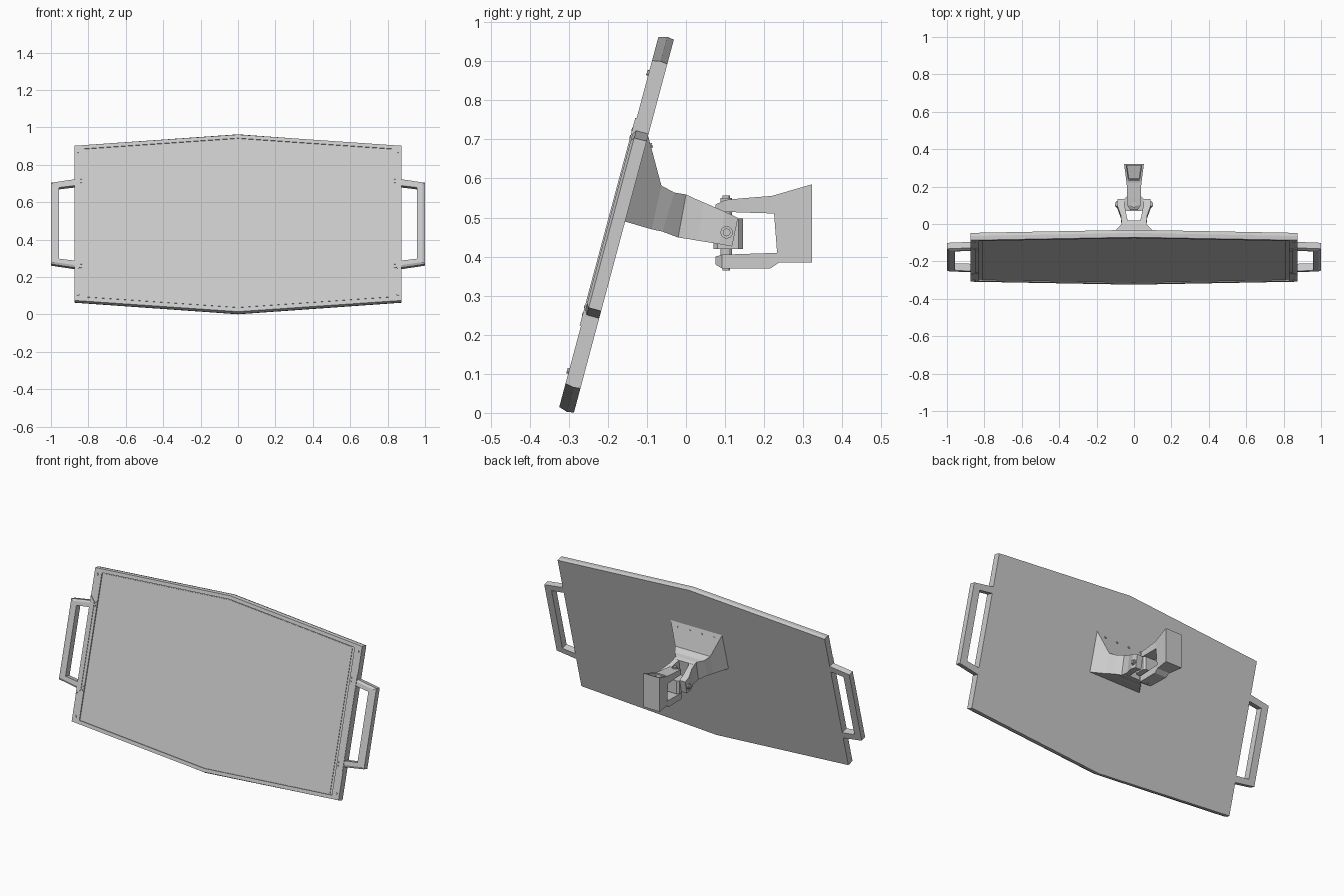
import bpy, bmesh
from mathutils import Vector, Matrix

if "Cube" in bpy.data.objects:
    bpy.data.objects.remove(bpy.data.objects["Cube"])

S, C = 0.2588, 0.9659  # panel tilt of 15 degrees


def on_panel(x, v, n):
    """Panel coordinates: x across, v up the slab, n out of the front."""
    return Vector((x, -0.159 + S * v - C * n, 0.478 + C * v + S * n))


def finish(name, bm, mirror=False):
    bmesh.ops.recalc_face_normals(bm, faces=bm.faces)
    me = bpy.data.meshes.new(name)
    bm.to_mesh(me)
    bm.free()
    ob = bpy.data.objects.new(name, me)
    bpy.context.collection.objects.link(ob)
    if mirror:
        ob.modifiers.new("mirror", 'MIRROR')
    return ob


def add_loft(bm, rings, closed=False):
    vs = [[bm.verts.new(p) for p in r] for r in rings]
    n = len(vs[0])
    pairs = list(zip(vs, vs[1:])) + ([(vs[-1], vs[0])] if closed else [])
    for a, b in pairs:
        for i in range(n):
            j = (i + 1) % n
            bm.faces.new((a[i], a[j], b[j], b[i]))
    if not closed:
        bm.faces.new(vs[0])
        bm.faces.new(vs[-1])


def loft(name, rings, mirror=False):
    bm = bmesh.new()
    add_loft(bm, rings)
    return finish(name, bm, mirror)


def section(y0, z0, y1, z1, xa, xb):
    """Four-sided ring from a lower edge to an upper edge."""
    return [(xa, y0, z0), (xb, y0, z0), (xb, y1, z1), (xa, y1, z1)]


def add_rod(bm, a, b, r, sides=12):
    a, b = Vector(a), Vector(b)
    rot = (b - a).to_track_quat('Z', 'Y').to_matrix().to_4x4()
    bmesh.ops.create_cone(bm, cap_ends=True, segments=sides, radius1=r, radius2=r,
                          depth=(b - a).length,
                          matrix=Matrix.Translation((a + b) / 2) @ rot)


# Screen: six-sided slab with a rim and a stepped recess on the front
layers = [(0.875, 0.430, 0.494, 0.000), (0.875, 0.432, 0.497, 0.018),
          (0.875, 0.428, 0.490, 0.040), (0.828, 0.411, 0.470, 0.040),
          (0.828, 0.411, 0.470, 0.033), (0.812, 0.408, 0.466, 0.033),
          (0.812, 0.408, 0.466, 0.036)]
loft("screen_panel", [[on_panel(x, v, n) for x, v in
                       ((-w, -e), (0, -p), (w, -e), (w, e), (0, p), (-w, e))]
                      for w, e, p, n in layers])

# Side handles: closed C-frames on the panel edge
outer = [(0.870, -0.245), (1.0, -0.225), (1.0, 0.225), (0.870, 0.245)]
inner = [(0.870, -0.208), (0.957, -0.197), (0.957, 0.197), (0.870, 0.208)]
bm = bmesh.new()
add_loft(bm, [[on_panel(o[0], o[1], 0.0), on_panel(o[0], o[1], 0.033),
               on_panel((o[0] * 2 + i[0]) / 3, (o[1] * 2 + i[1]) / 3, 0.040),
               on_panel(i[0], i[1], 0.040), on_panel(i[0], i[1], 0.0)]
              for o, i in zip(outer, inner)])
finish("side_handle", bm, True)

# Handle mounting plates on the front rails
plate = [(0.874, -0.275), (0.874, 0.275), (0.846, 0.245), (0.846, -0.245)]
loft("handle_plate", [[on_panel(x, v, n) for x, v in plate] for n in (0.038, 0.0435)], True)

# Front screws
bm = bmesh.new()
for s in (-1, 1):
    for x, v, r in ((0.855, 0.395, 0.007), (0.838, 0.245, 0.004), (0.838, 0.225, 0.004)):
        add_rod(bm, on_panel(x, s * v, 0.036), on_panel(x, s * v, 0.045), r, 8)
finish("front_screw", bm, True)

# Flared bracket on the back of the screen
flare = [(-0.157, 0.490, -0.098, 0.713, 0.170), (-0.088, 0.470, -0.063, 0.582, 0.115),
         (-0.060, 0.464, -0.030, 0.564, 0.095), (-0.020, 0.449, 0.000, 0.559, 0.067),
         (0.004, 0.445, 0.018, 0.551, 0.067)]
loft("flared_bracket", [section(a, b, c, d, -w, w) for a, b, c, d, w in flare])

# Fork arms reaching back from the bracket
arms = [(-0.005, 0.447, 0.005, 0.556, 0.030, 0.067), (0.030, 0.441, 0.045, 0.539, 0.040, 0.070),
        (0.085, 0.432, 0.100, 0.515, 0.050, 0.090), (0.118, 0.426, 0.133, 0.499, 0.052, 0.088)]
loft("fork_arm", [section(*a) for a in arms], True)

# Bracket screws along the sloped flange
bm = bmesh.new()
n = Vector((0, 0.963, 0.27))
for x in (-0.12, -0.04, 0.04, 0.12):
    p = Vector((x, -0.091, 0.684))
    add_rod(bm, p - n * 0.01, p + n * 0.005, 0.006, 8)
finish("bracket_screws", bm)

# Swivel knuckle between the two yokes
loft("swivel_knuckle", [section(y, 0.420, y, 0.497, -w, w) for y, w in
                        ((0.070, 0.040), (0.080, 0.052), (0.135, 0.052), (0.146, 0.040))])

# Tilt pin and swivel pin with stepped heads
bm = bmesh.new()
add_rod(bm, (-0.095, 0.104, 0.462), (0.095, 0.104, 0.462), 0.016)
add_rod(bm, (-0.101, 0.104, 0.462), (0.101, 0.104, 0.462), 0.010)
finish("tilt_pin", bm)
bm = bmesh.new()
add_rod(bm, (0, 0.103, 0.372), (0, 0.103, 0.550), 0.015)
add_rod(bm, (0, 0.103, 0.365), (0, 0.103, 0.556), 0.010)
finish("swivel_pin", bm)

# Wall yoke: upper arm, lower arm and back block
loft("wall_upper_arm", [section(y, a, y, b, -w, w) for y, a, b, w in
                        ((0.075, 0.521, 0.533, 0.020), (0.100, 0.515, 0.545, 0.036),
                         (0.140, 0.513, 0.549, 0.036), (0.240, 0.510, 0.557, 0.040))])
loft("wall_lower_arm", [section(y, a, y, b, -w, w) for y, a, b, w in
                        ((0.075, 0.380, 0.400, 0.020), (0.092, 0.370, 0.405, 0.036),
                         (0.215, 0.369, 0.409, 0.038), (0.240, 0.386, 0.409, 0.040))])
bm = bmesh.new()
add_loft(bm, [section(0.235, 0.385, 0.222, 0.556, -0.040, 0.040),
              section(0.322, 0.385, 0.322, 0.585, -0.053, 0.053)])
bmesh.ops.recalc_face_normals(bm, faces=bm.faces)
top = max(bm.faces, key=lambda f: f.normal.z)
bmesh.ops.inset_region(bm, faces=[top], thickness=0.016)
bmesh.ops.inset_region(bm, faces=[top], thickness=0.003, depth=-0.025)
finish("wall_block", bm)
